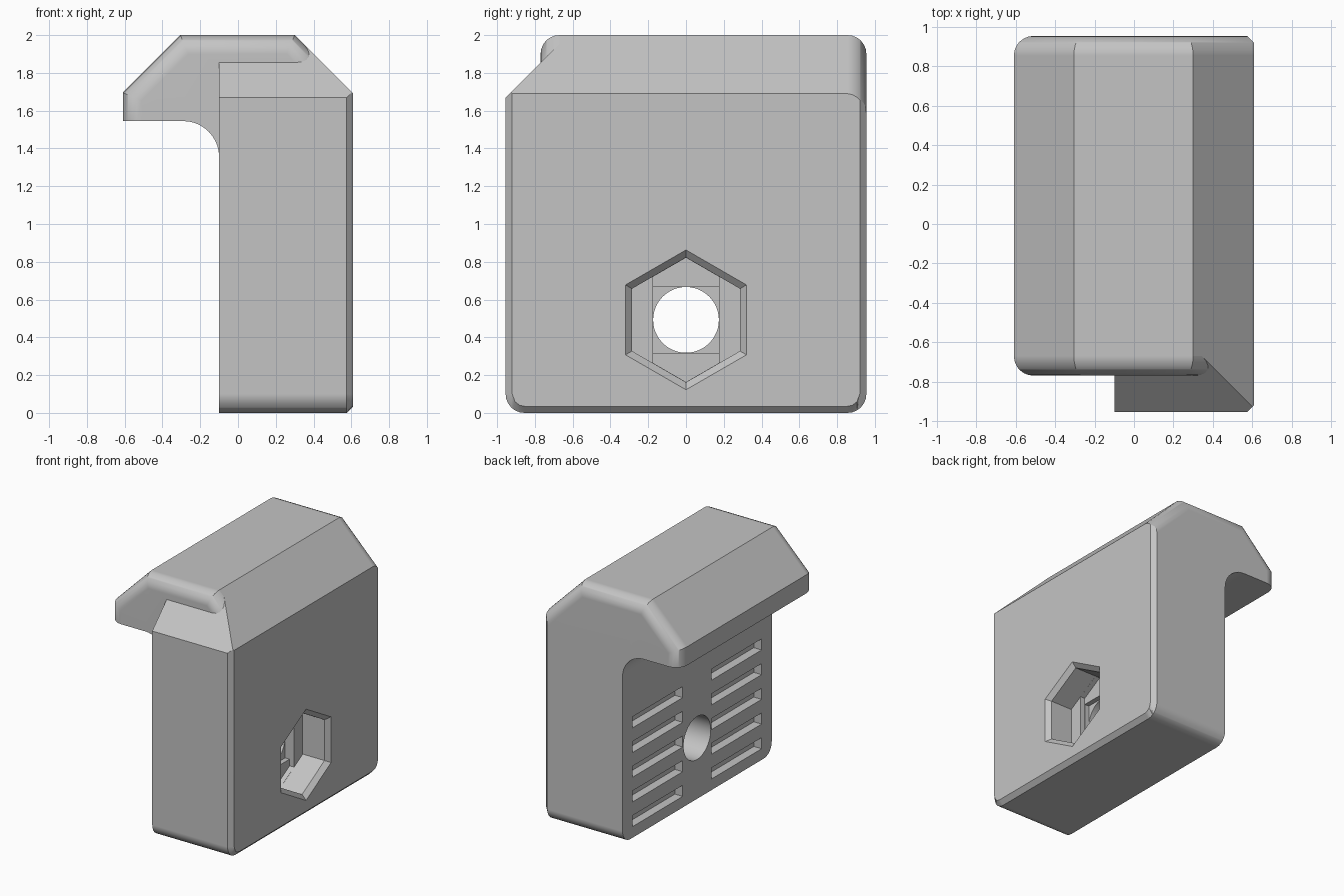
import bpy, bmesh
from math import sqrt, sin, cos, pi

cube = bpy.data.objects.get("Cube")
if cube:
    bpy.data.objects.remove(cube, do_unlink=True)

# Main dimensions
HALF_X, HALF_Y = 0.61, 0.955
WALL_X = -0.1          # plain side of the column
HEAD_FRONT = -0.77     # front end of the hooked head
R, CH = 0.1, 0.035     # fillet radius, chamfer size
SLOPE = 2.3            # right roof slope is x + z = SLOPE
HOLE_Z = 0.4925

grey = bpy.data.materials.new("plain grey")
grey.use_nodes = True
grey.diffuse_color = (0.55, 0.55, 0.55, 1)
grey.node_tree.nodes["Principled BSDF"].inputs["Base Color"].default_value = (0.55, 0.55, 0.55, 1)


def loft(name, rings):
    """Skin a closed solid through rings with equal point counts."""
    bm = bmesh.new()
    loops = [[bm.verts.new(p) for p in ring] for ring in rings]
    n = len(loops[0])
    for a, b in zip(loops, loops[1:]):
        for i in range(n):
            j = (i + 1) % n
            bm.faces.new((a[i], a[j], b[j], b[i]))
    bm.faces.new(loops[0])
    bm.faces.new(loops[-1])
    bmesh.ops.remove_doubles(bm, verts=bm.verts[:], dist=1e-5)
    bmesh.ops.connect_verts_nonplanar(bm, angle_limit=0.01, faces=bm.faces[:])
    bmesh.ops.recalc_face_normals(bm, faces=bm.faces[:])
    mesh = bpy.data.meshes.new(name)
    bm.to_mesh(mesh)
    bm.free()
    obj = bpy.data.objects.new(name, mesh)
    bpy.context.collection.objects.link(obj)
    return obj


def combine(target, tool, operation):
    """Apply a boolean and drop the tool."""
    mod = target.modifiers.new("join", 'BOOLEAN')
    mod.operation, mod.solver, mod.object = operation, 'EXACT', tool
    bpy.context.view_layer.objects.active = target
    bpy.ops.object.modifier_apply(modifier=mod.name)
    bpy.data.objects.remove(tool, do_unlink=True)


def inset(s, radius=R):
    """Depth of a rounded corner at distance s from the end."""
    return R - sqrt(max(0, radius ** 2 - (R - s) ** 2))


steps = sorted([R * (1 - cos(pi / 2 * i / 6)) for i in range(7)] + [CH])


def column_ring(y):
    s = min(HALF_Y - abs(y), R)
    k = min(s, CH)
    right = HALF_X - CH + k
    top = HALF_Y + 1.67 + y if y < -0.66 else 1.5
    pts = [(WALL_X, inset(s)), (HALF_X - CH, inset(s)), (right, inset(s, R - k)),
           (right, min(top, SLOPE - right)), (min(right, SLOPE - top), top), (WALL_X, top)]
    return [(x, y, z) for x, z in pts]


def head_ring(y, s, chamfer):
    d, t = inset(s), inset(s) * 0.4142
    right = HALF_X - chamfer
    under = 1.545
    arc = [(-0.29 + 0.19 * sin(a), under - 0.19 + 0.19 * cos(a))
           for a in [pi / 2 * i / 10 for i in range(11)]]
    pts = [(-HALF_X + d, under)] + arc + [
        (right, under - 0.19), (right, SLOPE - sqrt(2) * d - right),
        (0.3 - t, 2 - d), (-0.305 + t, 2 - d), (-HALF_X + d, 1.695 - t)]
    return [(x, y, z) for x, z in pts]


# Column with rounded lower corners, chamfered right side and sloped front top
ys = [-HALF_Y + s for s in steps] + [-0.67, -0.6] + [HALF_Y - s for s in reversed(steps)]
body = loft("clamp_body", [column_ring(y) for y in ys])

# Hooked head with rounded ends
head = loft("hook_head",
            [head_ring(HEAD_FRONT + s, s, 0) for s in steps] +
            [head_ring(HALF_Y - s, s, max(0, CH - s)) for s in reversed(steps)])
combine(body, head, 'UNION')


def polygon(x, radius, count):
    return [(x, radius * sin(2 * pi * i / count), HOLE_Z + radius * cos(2 * pi * i / count))
            for i in range(count)]


def box_ring(x, y, z, half_y, half_z):
    return [(x, y + a * half_y, z + b * half_z) for a, b in ((-1, -1), (1, -1), (1, 1), (-1, 1))]


# Chamfered hexagonal pocket
combine(body, loft("hex_cutter", [polygon(0.645, 0.41, 6), polygon(0.575, 0.33, 6),
                                  polygon(0.38, 0.33, 6)]), 'DIFFERENCE')

# Stepped pocket floor: full-height channel, then square
w, tip = 0.175, 0.329
side = tip - w * 0.577
channel = [(-w, -side), (0, -tip), (w, -side), (w, side), (0, tip), (-w, side)]
combine(body, loft("channel_cutter", [[(x, y, HOLE_Z + z) for y, z in channel]
                                      for x in (0.4, 0.34)]), 'DIFFERENCE')
combine(body, loft("square_cutter", [box_ring(x, 0, HOLE_Z, 0.1745, 0.1745)
                                     for x in (0.42, 0.3)]), 'DIFFERENCE')

# Round through hole
combine(body, loft("hole_cutter", [polygon(x, 0.174, 48) for x in (0.45, -0.2)]), 'DIFFERENCE')

# Two banks of five grip slots on the clamping face
for sign in (-1, 1):
    for row in range(5):
        z = 0.135 + 0.2 * row
        combine(body, loft("slot_cutter", [box_ring(x, sign * 0.505, z, 0.32, 0.045)
                                           for x in (-0.15, WALL_X + 0.07)]), 'DIFFERENCE')

# Finish: one colour, smooth fillets with sharp corners
body.data.materials.clear()
body.data.materials.append(grey)
for other in bpy.context.selected_objects:
    other.select_set(False)
body.select_set(True)
bpy.context.view_layer.objects.active = body
bpy.ops.object.shade_smooth_by_angle(angle=0.5)
normals = body.modifiers.new("even normals", 'WEIGHTED_NORMAL')
normals.keep_sharp = True
